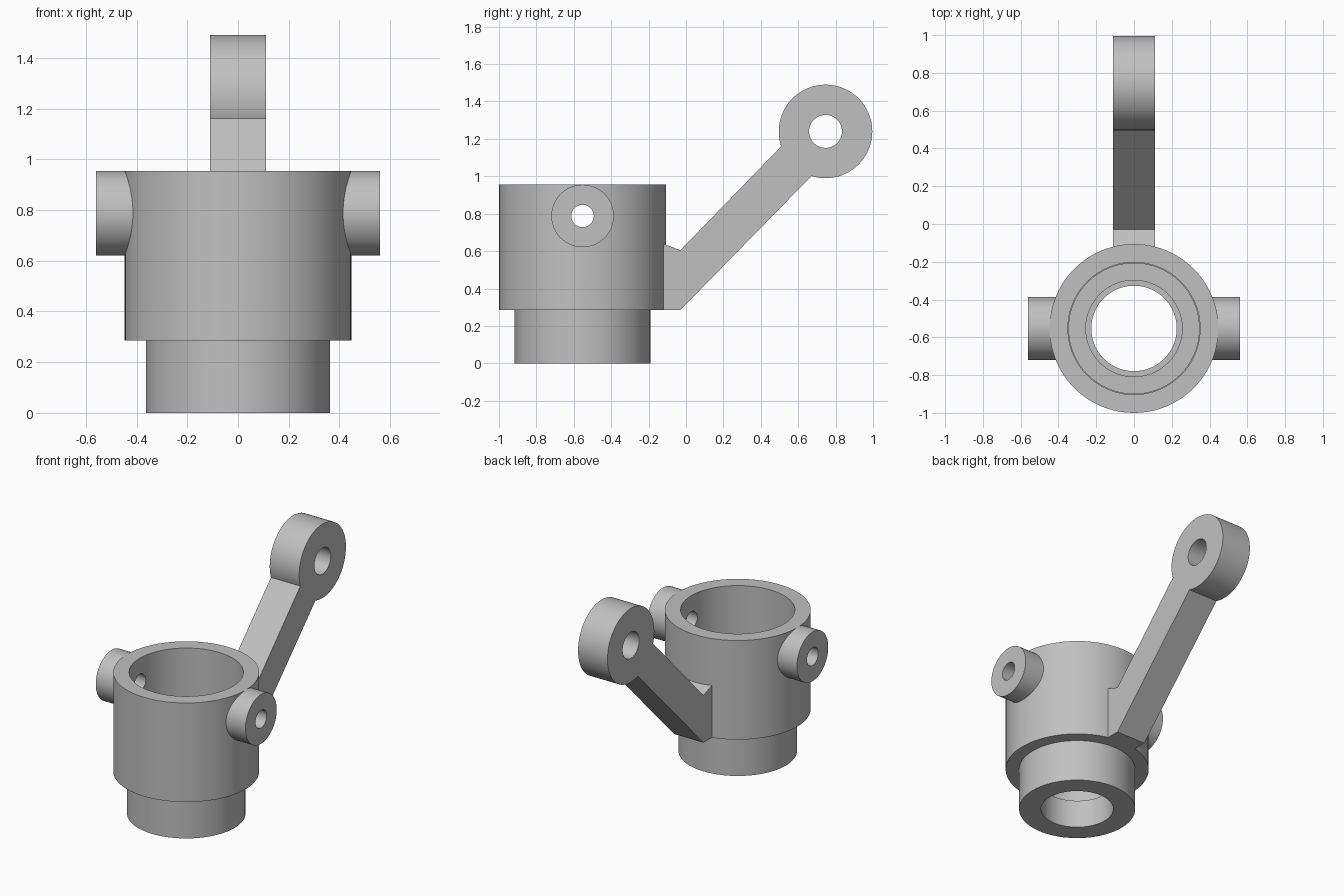
import bpy, bmesh, math
from mathutils import Matrix, Vector

if "Cube" in bpy.data.objects:
    bpy.data.objects.remove(bpy.data.objects["Cube"])

SEG = 96
CY = -0.553          # axis of the hub
PIN_Z = 0.788        # height of the side bosses
EYE = (0.746, 1.24)  # centre of the arm eye (y, z)
HALF = 0.11          # half thickness of the arm

grey = bpy.data.materials.new("plain grey")
grey.diffuse_color = (0.53, 0.53, 0.53, 1)
grey.use_nodes = True
grey.node_tree.nodes["Principled BSDF"].inputs["Base Color"].default_value = grey.diffuse_color


def finish(name, bm):
    bmesh.ops.recalc_face_normals(bm, faces=bm.faces)
    me = bpy.data.meshes.new(name)
    bm.to_mesh(me)
    bm.free()
    me.materials.append(grey)
    ob = bpy.data.objects.new(name, me)
    bpy.context.collection.objects.link(ob)
    return ob


def lathe(name, profile, matrix):
    """Revolve a closed (radius, height) loop into a ring."""
    bm = bmesh.new()
    rings = []
    for i in range(SEG):
        a = 2 * math.pi * i / SEG
        rings.append([bm.verts.new(matrix @ Vector((r * math.cos(a), r * math.sin(a), h)))
                      for r, h in profile])
    n = len(profile)
    for i in range(SEG):
        p, q = rings[i], rings[(i + 1) % SEG]
        for j in range(n):
            k = (j + 1) % n
            bm.faces.new((p[j], q[j], q[k], p[k]))
    return finish(name, bm)


def drill(name, radius, length, y, z):
    """Cutter along x."""
    bm = bmesh.new()
    m = Matrix.Translation((0, y, z)) @ Matrix.Rotation(math.pi / 2, 4, 'Y')
    bmesh.ops.create_cone(bm, cap_ends=True, segments=48, radius1=radius,
                          radius2=radius, depth=length, matrix=m)
    ob = finish(name, bm)
    ob.hide_render = True
    return ob


def activate(ob):
    bpy.ops.object.select_all(action='DESELECT')
    ob.select_set(True)
    bpy.context.view_layer.objects.active = ob


def cut(ob, cutter):
    mod = ob.modifiers.new("hole", 'BOOLEAN')
    mod.operation = 'DIFFERENCE'
    mod.solver = 'EXACT'
    mod.object = cutter
    activate(ob)
    bpy.ops.object.modifier_apply(modifier=mod.name)
    bpy.data.objects.remove(cutter)


# Stepped hub with stepped bore
hub = lathe("hub", [(0.363, 0), (0.363, 0.285), (0.447, 0.285), (0.447, 0.955),
                    (0.350, 0.955), (0.350, 0.50), (0.345, 0.50), (0.345, 0.34),
                    (0.255, 0.34), (0.255, 0.19), (0.226, 0.19), (0.226, 0)],
            Matrix.Translation((0, CY, 0)))
cut(hub, drill("pin_drill", 0.06, 2, CY, PIN_Z))

# Side pivot bosses
parts = [hub]
for side, name in ((1, "right_boss"), (-1, "left_boss")):
    m = Matrix.Translation((0, CY, PIN_Z)) @ Matrix.Rotation(side * math.pi / 2, 4, 'Y')
    parts.append(lathe(name, [(0.06, 0.38), (0.167, 0.38), (0.167, 0.56), (0.06, 0.56)], m))

# Slanted arm ending in a round eye
outline = [(-0.15, 0.65), (-0.15, 0.285), (-0.03, 0.285)]
start, end = math.radians(-107.5), math.radians(198.5)
for i in range(81):
    a = start + (end - start) * i / 80
    outline.append((EYE[0] + 0.25 * math.cos(a), EYE[1] + 0.25 * math.sin(a)))
outline.append((-0.03, 0.605))
bm = bmesh.new()
face = bm.faces.new([bm.verts.new((-HALF, y, z)) for y, z in outline])
ext = bmesh.ops.extrude_face_region(bm, geom=[face])
bmesh.ops.translate(bm, vec=(2 * HALF, 0, 0),
                    verts=[v for v in ext["geom"] if isinstance(v, bmesh.types.BMVert)])
arm = finish("arm", bm)
cut(arm, drill("eye_drill", 0.088, 1, *EYE))
parts.append(arm)

for ob in parts:
    activate(ob)
    bpy.ops.object.shade_smooth_by_angle(angle=math.radians(30))
